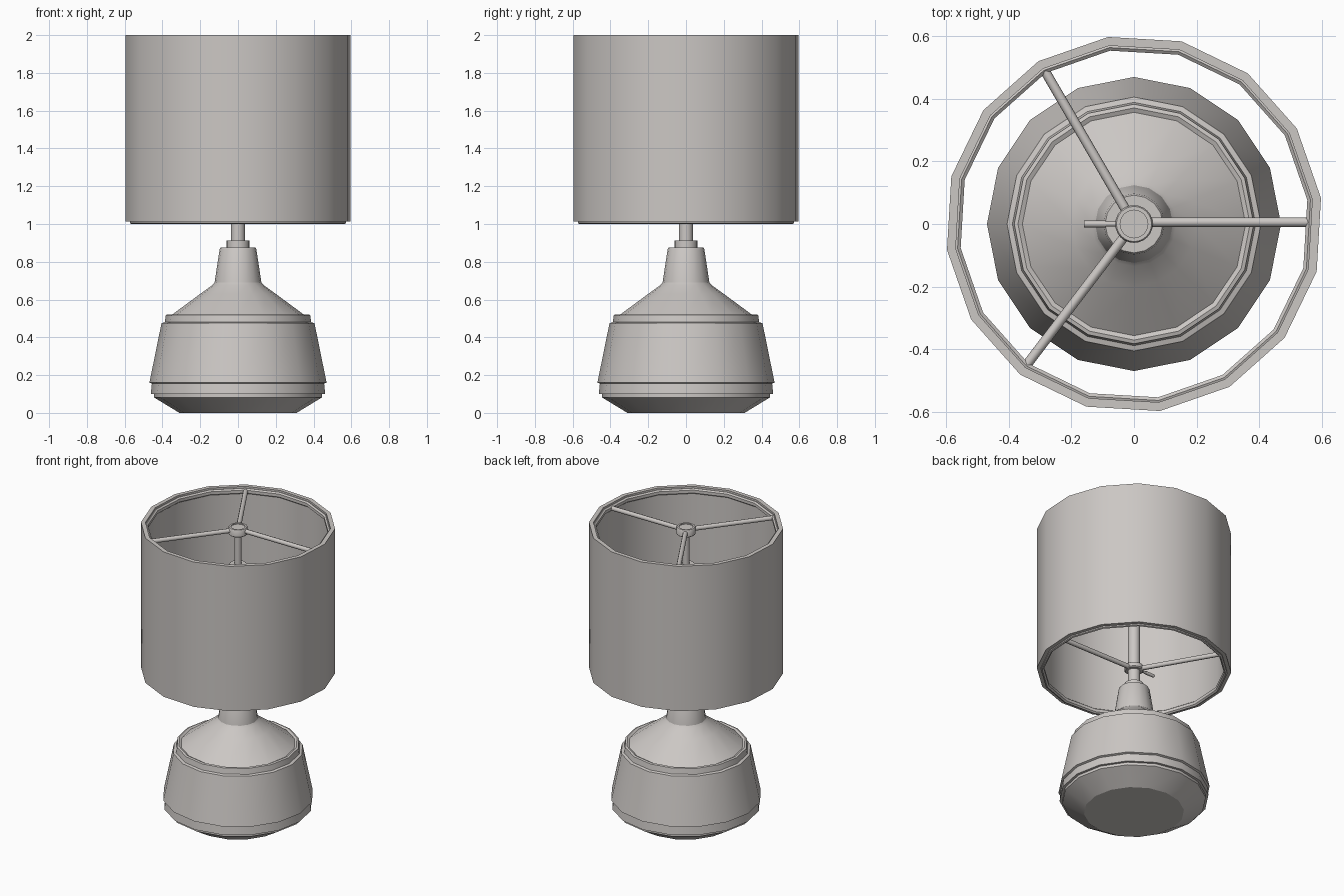
import bpy, bmesh, math
from mathutils import Matrix, Vector

cube = bpy.data.objects.get("Cube")
if cube:
    bpy.data.objects.remove(cube, do_unlink=True)

# Single warm grey finish
grey = bpy.data.materials.new("warm_grey")
grey.use_nodes = True
colour = (0.60, 0.572, 0.552, 1.0)
grey.diffuse_color = colour
grey.node_tree.nodes["Principled BSDF"].inputs["Base Color"].default_value = colour


def finish(name, bm, angle=35):
    bmesh.ops.recalc_face_normals(bm, faces=bm.faces)
    mesh = bpy.data.meshes.new(name)
    bm.to_mesh(mesh)
    bm.free()
    mesh.materials.append(grey)
    ob = bpy.data.objects.new(name, mesh)
    bpy.context.collection.objects.link(ob)
    bpy.ops.object.select_all(action='DESELECT')
    ob.select_set(True)
    bpy.context.view_layer.objects.active = ob
    bpy.ops.object.shade_smooth_by_angle(angle=math.radians(angle))
    return ob


def lathe(name, profile, sides=16, turn=0.0, closed=False, angle=35):
    """Spin (radius, z) points about z; an open profile gets end caps."""
    bm = bmesh.new()
    rings = []
    for r, z in profile:
        rings.append([bm.verts.new((r * math.cos(turn + math.tau * i / sides),
                                    r * math.sin(turn + math.tau * i / sides), z))
                      for i in range(sides)])
    pairs = list(zip(rings, rings[1:]))
    if closed:
        pairs.append((rings[-1], rings[0]))
    for a, b in pairs:
        for i in range(sides):
            j = (i + 1) % sides
            bm.faces.new((a[i], a[j], b[j], b[i]))
    if not closed:
        bm.faces.new(rings[0])
        bm.faces.new(rings[-1])
    return finish(name, bm, angle)


def rod(name, start, end, radius, sides=8):
    start, end = Vector(start), Vector(end)
    d = end - start
    m = (Matrix.Translation((start + end) / 2)
         @ d.to_track_quat('Z', 'Y').to_matrix().to_4x4())
    bm = bmesh.new()
    bmesh.ops.create_cone(bm, cap_ends=True, segments=sides, radius1=radius,
                          radius2=radius, depth=d.length, matrix=m)
    return finish(name, bm, 50)


# Base: foot, lower band, tapered wall, shoulder band, cone and neck
lathe("lamp_base", [
    (0.31, 0.0), (0.445, 0.082), (0.445, 0.10), (0.462, 0.10), (0.456, 0.155),
    (0.469, 0.16), (0.405, 0.475), (0.388, 0.48), (0.382, 0.518), (0.370, 0.522),
    (0.356, 0.515), (0.20, 0.63), (0.135, 0.677), (0.124, 0.69),
    (0.097, 0.868), (0.092, 0.876)], angle=30)

# Socket collar and central pole
lathe("neck_collar", [(0.06, 0.87), (0.06, 0.912)], 24)
lathe("lower_stem", [(0.037, 0.90), (0.037, 1.45), (0.022, 1.46), (0.022, 1.96)], 24)
lathe("pole_collar", [(0.052, 1.72), (0.052, 1.74)], 24)

# Switch key on the side of the stem
rod("switch_stem", (-0.03, 0, 1.03), (-0.12, 0, 1.03), 0.008)
rod("switch_key", (-0.09, 0, 1.03), (-0.16, 0, 1.03), 0.011)

# Drum shade, a thin walled 16 sided tube
twist = math.radians(7.9)
lathe("shade", [(0.602, 1.012), (0.602, 2.0), (0.574, 2.0), (0.574, 1.012)],
      turn=twist, closed=True)

# Wire frames: ring, hub and three spokes at the top and bottom of the shade
for label, z in (("top", 1.972), ("bottom", 1.018)):
    lathe(label + "_ring", [(0.578, z - 0.014), (0.578, z + 0.014), (0.568, z + 0.018),
                            (0.558, z + 0.010), (0.558, z - 0.010), (0.568, z - 0.018)],
          turn=twist, closed=True)
    low = max(z - 0.03, 1.005)
    top = z + 0.022
    lathe(label + "_hub", [(0.052, low), (0.06, low + 0.006), (0.06, top - 0.006),
                           (0.056, top), (0.044, top), (0.044, top - 0.006)], 24)
    for n, deg in enumerate((0, 120.2, 232.7), 1):
        a = math.radians(deg)
        c, s = math.cos(a), math.sin(a)
        y = 0.006 if deg == 0 else 0.0
        rod(f"{label}_spoke_{n}", (0.04 * c, 0.04 * s + y, z),
            (0.564 * c, 0.564 * s + y, z), 0.0155)
